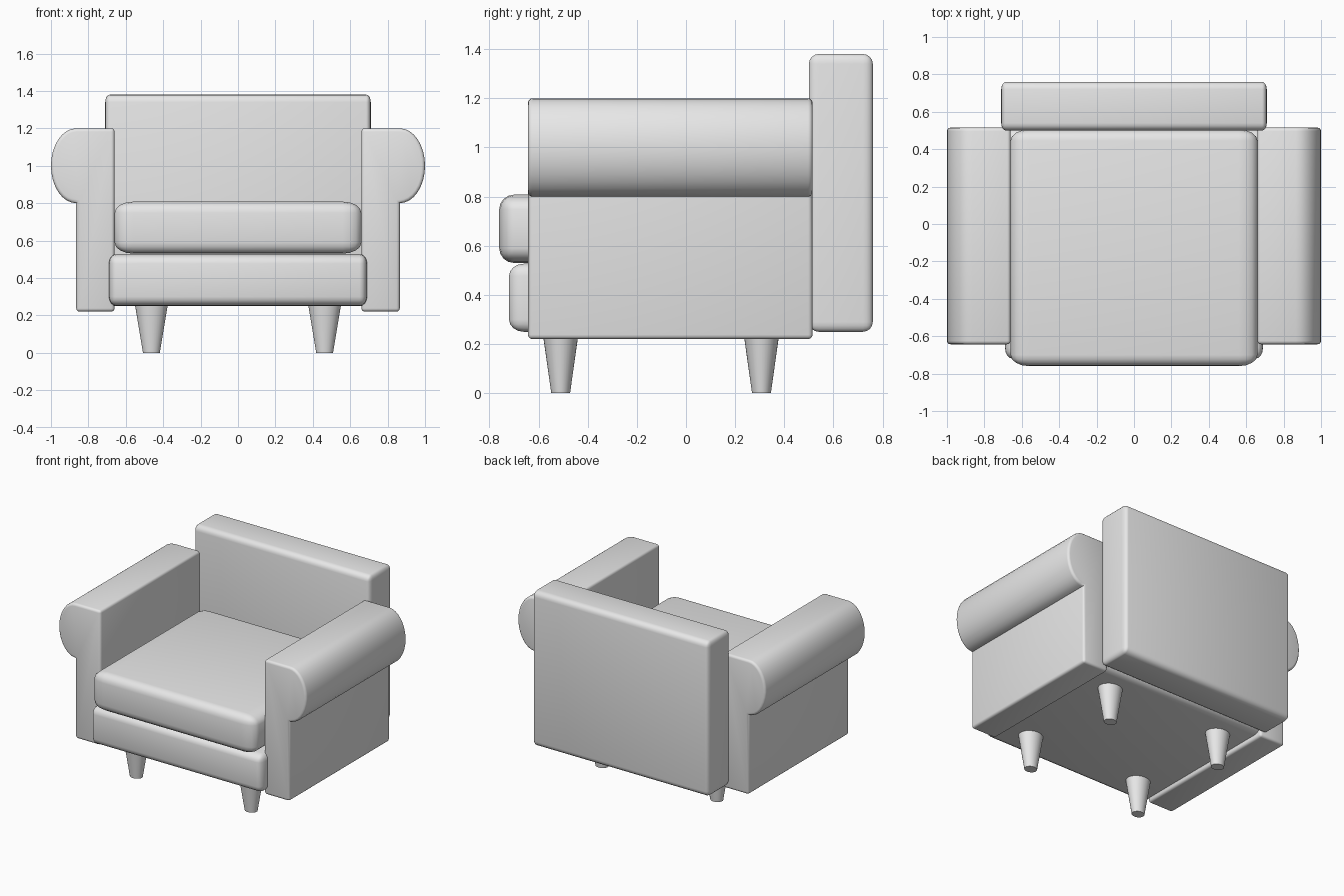
import bpy, bmesh, math
from mathutils import Vector

old = bpy.data.objects.get("Cube")
if old:
    bpy.data.objects.remove(old, do_unlink=True)

fabric = bpy.data.materials.new("light grey")
fabric.use_nodes = True
GREY = (0.8, 0.8, 0.8, 1)
fabric.diffuse_color = GREY
fabric.node_tree.nodes["Principled BSDF"].inputs["Base Color"].default_value = GREY


def finish(name, bm, angle=40):
    """Turn a bmesh into a smooth shaded object."""
    bmesh.ops.recalc_face_normals(bm, faces=bm.faces)
    mesh = bpy.data.meshes.new(name)
    bm.to_mesh(mesh)
    bm.free()
    mesh.materials.append(fabric)
    obj = bpy.data.objects.new(name, mesh)
    bpy.context.collection.objects.link(obj)
    bpy.ops.object.select_all(action="DESELECT")
    obj.select_set(True)
    bpy.context.view_layer.objects.active = obj
    bpy.ops.object.shade_smooth_by_angle(angle=math.radians(angle))
    return obj


def rounded_box(name, low, high, radii, segments=4):
    """Box whose edge rounding differs along each axis."""
    low, high, radii = Vector(low), Vector(high), Vector(radii)
    size, centre = high - low, (high + low) / 2
    bm = bmesh.new()
    bmesh.ops.create_cube(bm, size=1)
    bmesh.ops.scale(bm, verts=bm.verts, vec=[s / r for s, r in zip(size, radii)])
    bmesh.ops.bevel(bm, geom=bm.edges[:], offset=1, segments=segments,
                    profile=0.5, affect="EDGES")
    bmesh.ops.scale(bm, verts=bm.verts, vec=radii)
    bmesh.ops.translate(bm, verts=bm.verts, vec=centre)
    return finish(name, bm)


# Upholstered blocks
rounded_box("backrest", (-0.71, 0.5, 0.25), (0.71, 0.76, 1.38), (0.025, 0.04, 0.04))
rounded_box("seat_base", (-0.69, -0.72, 0.25), (0.69, 0.51, 0.527), (0.04, 0.06, 0.05))
rounded_box("seat_cushion", (-0.66, -0.76, 0.53), (0.66, 0.505, 0.808), (0.1, 0.06, 0.06))


def arm(name, side):
    """Upright panel with a half-round roll on its outer side."""
    inner, outer, front, back = 0.66, 0.865, -0.643, 0.515
    profile = [(inner, 0.22), (outer, 0.22)]
    for i in range(17):
        a = math.pi * (i / 16 - 0.5)
        profile.append((outer + 0.135 * math.cos(a), 1.0 + 0.2 * math.sin(a)))
    profile.append((inner, 1.2))
    bm = bmesh.new()
    face = bm.faces.new([bm.verts.new((side * x, front, z)) for x, z in profile])
    new = bmesh.ops.extrude_face_region(bm, geom=[face])["geom"]
    bmesh.ops.translate(bm, vec=(0, back - front, 0),
                        verts=[v for v in new if isinstance(v, bmesh.types.BMVert)])
    bmesh.ops.recalc_face_normals(bm, faces=bm.faces)
    sharp = [e for e in bm.edges
             if e.calc_face_angle_signed() > math.radians(50)]
    bmesh.ops.bevel(bm, geom=sharp, offset=0.018, segments=3, profile=0.5,
                    affect="EDGES", clamp_overlap=True)
    return finish(name, bm)


def leg(name, x, y):
    """Round tapered foot."""
    bm = bmesh.new()
    bmesh.ops.create_cone(bm, cap_ends=True, segments=32,
                          radius1=0.045, radius2=0.09, depth=0.27)
    bmesh.ops.scale(bm, verts=bm.verts, vec=(1, 0.85, 1))
    bmesh.ops.translate(bm, verts=bm.verts, vec=(x, y, 0.135))
    return finish(name, bm)


for label, side in (("left", 1), ("right", -1)):
    arm(label + "_arm", side)
    leg("front_" + label + "_leg", side * 0.463, -0.51)
    leg("back_" + label + "_leg", side * 0.463, 0.307)
